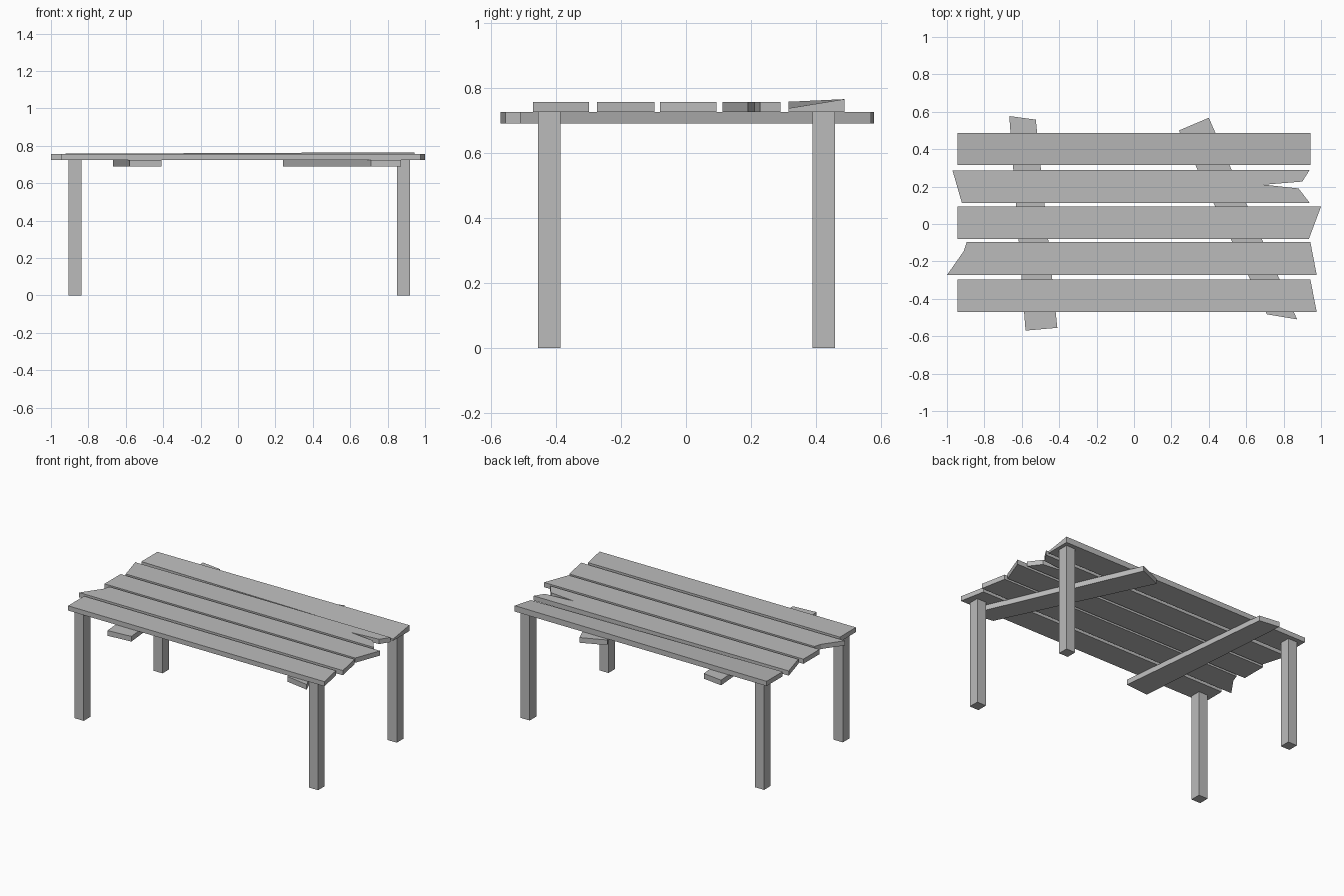
import bpy
import bmesh

default = bpy.data.objects.get("Cube")
if default:
    bpy.data.objects.remove(default)

grey = bpy.data.materials.new("weathered grey")
grey.use_nodes = True
colour = (0.5, 0.5, 0.5, 1)
grey.diffuse_color = colour
grey.node_tree.nodes["Principled BSDF"].inputs["Base Color"].default_value = colour

LEG_TOP, BEAM_BOTTOM, BOARD_TOP = 0.725, 0.69, 0.757


def board(name, outline, bottom, top):
    """Extrude a flat outline into a solid board."""
    bm = bmesh.new()
    base = bm.faces.new([bm.verts.new((x, y, bottom)) for x, y in outline])
    raised = bmesh.ops.extrude_face_region(bm, geom=[base])["geom"]
    for v in raised:
        if isinstance(v, bmesh.types.BMVert):
            v.co.z = top
    bmesh.ops.recalc_face_normals(bm, faces=bm.faces)
    mesh = bpy.data.meshes.new(name)
    bm.to_mesh(mesh)
    bm.free()
    mesh.materials.append(grey)
    obj = bpy.data.objects.new(name, mesh)
    bpy.context.collection.objects.link(obj)
    return obj


def rectangle(x0, x1, y0, y1):
    return [(x0, y0), (x1, y0), (x1, y1), (x0, y1)]


# Four square legs
for side, x in (("right", -0.872), ("left", 0.885)):
    for end, y in (("front", -0.42), ("back", 0.423)):
        board(f"{end}_{side}_leg",
              rectangle(x - 0.034, x + 0.034, y - 0.035, y + 0.035), 0, LEG_TOP)

# Crooked beams under the top
beams = {
    "right_crossbeam": [(-0.58, -0.57), (-0.41, -0.555), (-0.525, 0.558), (-0.667, 0.577)],
    "left_crossbeam": [(0.71, -0.483), (0.872, -0.51), (0.40, 0.568), (0.24, 0.50)],
}
for name, outline in beams.items():
    board(name, outline, BEAM_BOTTOM, LEG_TOP)

# Rough-cut top planks, one split and one splintered
planks = {
    "front_plank": [(-0.945, -0.47), (0.977, -0.47), (0.943, -0.298), (-0.945, -0.298)],
    "splintered_plank": [(-1, -0.273), (0.977, -0.273), (0.943, -0.097),
                         (-0.895, -0.097), (-0.91, -0.145)],
    "middle_plank": [(-0.945, -0.08), (0.935, -0.08), (1, 0.093), (-0.945, 0.093)],
    "split_plank": [(-0.92, 0.112), (0.94, 0.112), (0.88, 0.19), (0.695, 0.21),
                    (0.9, 0.227), (0.94, 0.29), (-0.11, 0.29), (-0.97, 0.285)],
    "back_plank": rectangle(-0.945, 0.943, 0.315, 0.487),
}
for name, outline in planks.items():
    plank = board(name, outline, LEG_TOP, BOARD_TOP)

# The back plank is warped at its left end
for v in plank.data.vertices:
    if v.co.x > 0 and v.co.z > 0.74:
        v.co.z = 0.765 if v.co.y > 0.4 else 0.737
